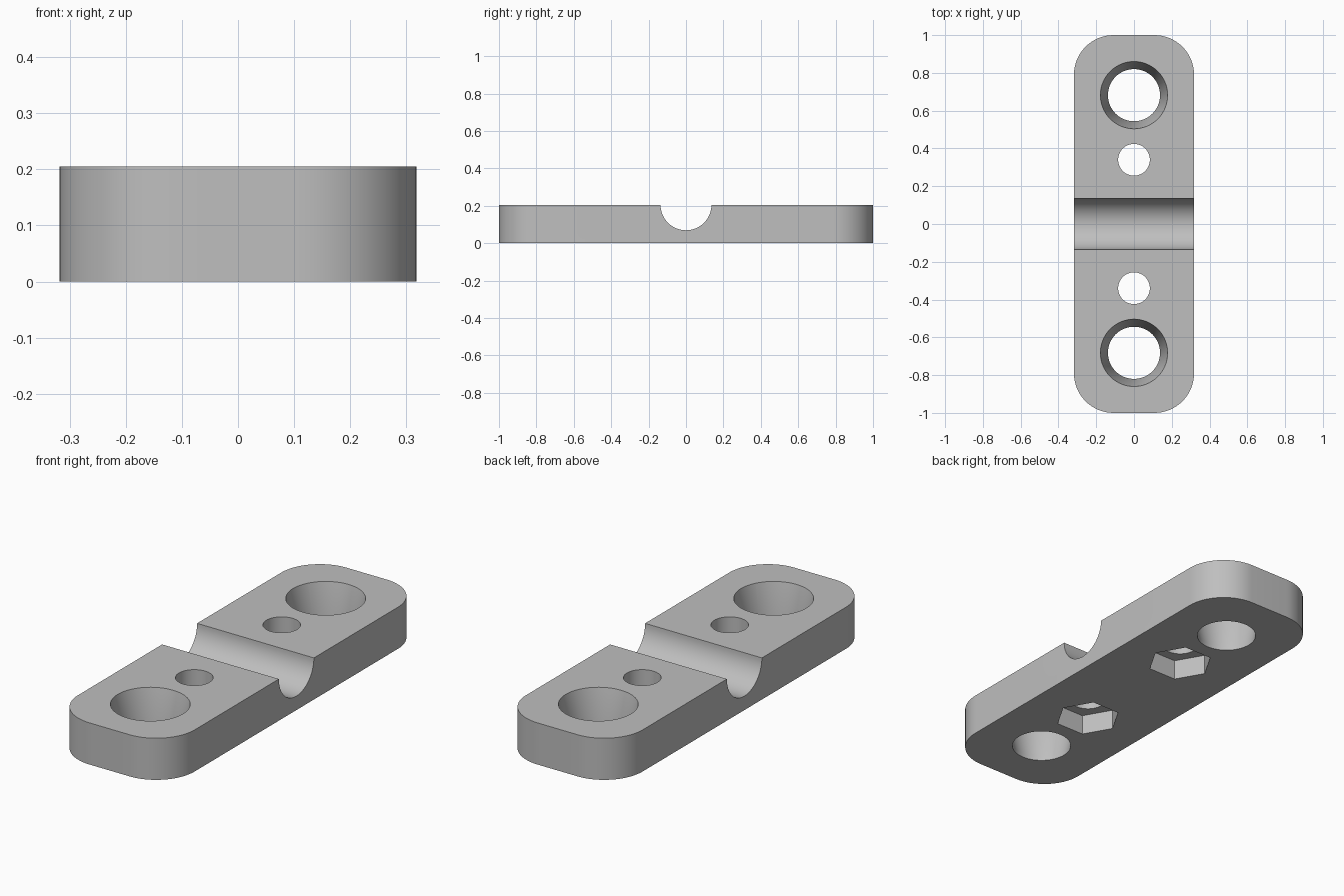
import bpy
from math import pi, radians

HALF_W, HALF_L, HEIGHT, CORNER = 0.318, 1.0, 0.205, 0.21

if "Cube" in bpy.data.objects:
    bpy.data.objects.remove(bpy.data.objects["Cube"], do_unlink=True)

grey = bpy.data.materials.new("light grey")
grey.use_nodes = True
colour = (0.52, 0.52, 0.52, 1)
grey.diffuse_color = colour
grey.node_tree.nodes["Principled BSDF"].inputs["Base Color"].default_value = colour


def cone(name, sides, r_low, r_high, z_low, z_high, y=0):
    """Upright cone or prism between two heights."""
    bpy.ops.mesh.primitive_cone_add(
        vertices=sides, radius1=r_low, radius2=r_high, depth=z_high - z_low,
        location=(0, y, (z_low + z_high) / 2))
    obj = bpy.context.object
    obj.name = name
    return obj


def cut(target, cutter):
    mod = target.modifiers.new(cutter.name, 'BOOLEAN')
    mod.operation, mod.solver, mod.object = 'DIFFERENCE', 'EXACT', cutter
    bpy.context.view_layer.objects.active = target
    bpy.ops.object.modifier_apply(modifier=mod.name)
    bpy.data.objects.remove(cutter, do_unlink=True)


# Plate with rounded upright corners
bpy.ops.mesh.primitive_cube_add(size=1, location=(0, 0, HEIGHT / 2))
plate = bpy.context.object
plate.name = "clamp_plate"
plate.scale = (2 * HALF_W, 2 * HALF_L, HEIGHT)
bpy.ops.object.transform_apply(location=True, rotation=False, scale=True)
weights = plate.data.attributes.new("bevel_weight_edge", 'FLOAT', 'EDGE')
for edge in plate.data.edges:
    a, b = (plate.data.vertices[i].co for i in edge.vertices)
    weights.data[edge.index].value = float(abs(a.z - b.z) > HEIGHT / 2)
bevel = plate.modifiers.new("corners", 'BEVEL')
bevel.limit_method, bevel.width, bevel.segments = 'WEIGHT', CORNER, 16
bpy.ops.object.modifier_apply(modifier=bevel.name)

# Half-round groove across the top
bpy.ops.mesh.primitive_cylinder_add(
    vertices=64, radius=0.136, depth=1, location=(0, 0, HEIGHT),
    rotation=(0, pi / 2, 0))
bpy.context.object.name = "groove"
cut(plate, bpy.context.object)

# Tapered mounting holes, bolt holes and hexagonal nut pockets
for side in (-1, 1):
    mount, bolt = 0.682 * side, 0.34 * side
    cut(plate, cone("mounting_hole", 64, 0.138, 0.138, -0.1, 0.3, mount))
    cut(plate, cone("hole_taper", 64, 0.138, 0.1785, 0.02, HEIGHT + 0.002, mount))
    cut(plate, cone("bolt_hole", 48, 0.084, 0.084, -0.1, 0.3, bolt))
    pocket = cone("nut_pocket", 6, 0.152, 0.152, -0.1, 0.1, bolt)
    pocket.rotation_euler.z = radians(30)  # corners point sideways
    cut(plate, pocket)

plate.data.materials.clear()
plate.data.materials.append(grey)
bpy.ops.object.select_all(action='DESELECT')
plate.select_set(True)
bpy.context.view_layer.objects.active = plate
bpy.ops.object.shade_smooth_by_angle(angle=radians(30))
